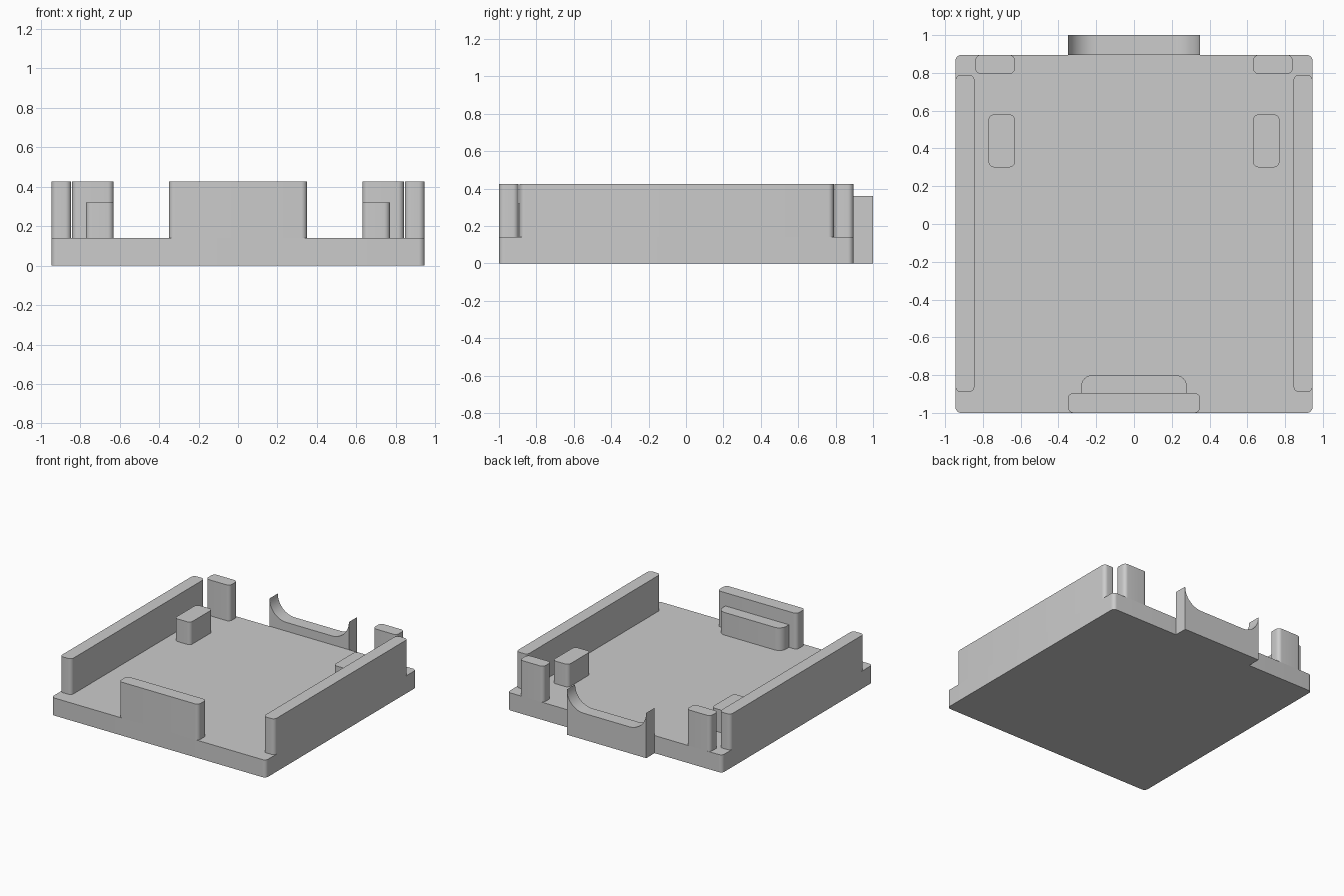
import bpy, bmesh, math
from mathutils import Vector

if "Cube" in bpy.data.objects:
    bpy.data.objects.remove(bpy.data.objects["Cube"])


def make_prism(name, outline, start, extrude):
    """Extrude a closed 2D outline; start maps a 2D point to 3D."""
    bm = bmesh.new()
    face = bm.faces.new([bm.verts.new(start(a, b)) for a, b in outline])
    top = bmesh.ops.extrude_face_region(bm, geom=[face])["geom"]
    moved = [v for v in top if isinstance(v, bmesh.types.BMVert)]
    bmesh.ops.translate(bm, verts=moved, vec=Vector(extrude))
    bmesh.ops.recalc_face_normals(bm, faces=bm.faces)
    mesh = bpy.data.meshes.new(name)
    bm.to_mesh(mesh)
    bm.free()
    obj = bpy.data.objects.new(name, mesh)
    bpy.context.collection.objects.link(obj)
    bpy.ops.object.select_all(action='DESELECT')
    obj.select_set(True)
    bpy.context.view_layer.objects.active = obj
    bpy.ops.object.shade_smooth_by_angle(angle=math.radians(30))
    return obj


def arc(cx, cy, r, a0, a1, steps=8):
    return [(cx + r * math.cos(math.radians(a0 + (a1 - a0) * i / steps)),
             cy + r * math.sin(math.radians(a0 + (a1 - a0) * i / steps)))
            for i in range(steps + 1)]


def block(name, x0, x1, y0, y1, z0, z1, back_r=0.03, front_r=0.03):
    """Block with rounded upright corners."""
    x0, x1 = min(x0, x1), max(x0, x1)
    pts = []
    for cx, cy, r, a in ((x1, y1, back_r, 0), (x0, y1, back_r, 90),
                         (x0, y0, front_r, 180), (x1, y0, front_r, 270)):
        if r == 0:
            pts.append((cx, cy))
            continue
        sx = -1 if cx == x1 else 1
        sy = -1 if cy == y1 else 1
        pts += arc(cx + sx * r, cy + sy * r, r, a, a + 90)
    return make_prism(name, pts, lambda a, b: (a, b, z0), (0, 0, z1 - z0))


FLOOR, TOP, LOW = 0.14, 0.425, 0.32

# Base plate
block("base_plate", -0.945, 0.945, -1.0, 0.895, 0, FLOOR)

# Mirrored walls, rear posts and support blocks
for side, s in (("left", -1), ("right", 1)):
    block(side + "_wall", s * 0.845, s * 0.945, -0.89, 0.79, FLOOR, TOP)
    block(side + "_rear_post", s * 0.63, s * 0.84, 0.795, 0.895, FLOOR, TOP)
    block(side + "_support_block", s * 0.63, s * 0.77, 0.30, 0.58, FLOOR, LOW)

# Front wall with a lower ledge behind it
block("front_wall", -0.35, 0.35, -1.0, -0.895, FLOOR, TOP)
block("front_ledge", -0.28, 0.28, -0.895, -0.80, FLOOR, LOW, back_r=0.06, front_r=0)

# Rear lip with a scooped top rising to thin tips
R, TIP = 0.15, 0.36
lip = [(-0.35, 0), (0.35, 0)]
lip += arc(0.35 - R, TIP, R, 0, -90, 12) + arc(-0.35 + R, TIP, R, -90, -180, 12)
make_prism("rear_lip", lip, lambda a, b: (a, 0.895, b), (0, 0.105, 0))
